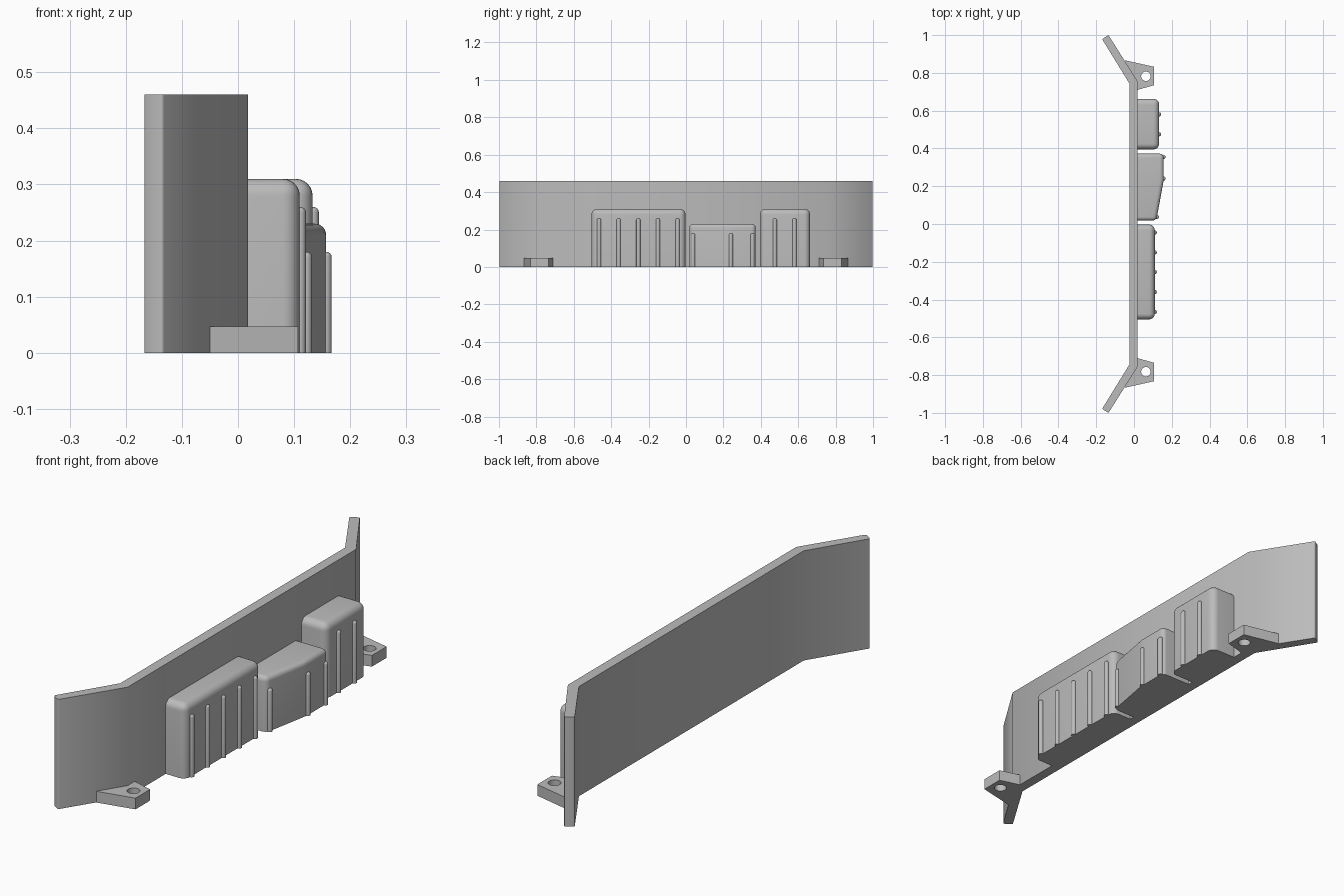
import bpy, bmesh, math
from mathutils import Matrix, Vector

if "Cube" in bpy.data.objects:
    bpy.data.objects.remove(bpy.data.objects["Cube"], do_unlink=True)

grey = bpy.data.materials.new("plain_grey")
grey.use_nodes = True
grey.diffuse_color = (0.5, 0.5, 0.5, 1)
grey.node_tree.nodes["Principled BSDF"].inputs["Base Color"].default_value = (0.5, 0.5, 0.5, 1)


def finish(name, bm, smooth=True):
    bmesh.ops.recalc_face_normals(bm, faces=bm.faces)
    mesh = bpy.data.meshes.new(name)
    bm.to_mesh(mesh)
    bm.free()
    mesh.materials.append(grey)
    obj = bpy.data.objects.new(name, mesh)
    bpy.context.collection.objects.link(obj)
    if smooth:
        bpy.ops.object.select_all(action="DESELECT")
        obj.select_set(True)
        bpy.context.view_layer.objects.active = obj
        bpy.ops.object.shade_smooth_by_angle(angle=math.radians(35))
    return obj


def prism(outline, height, hole=None):
    """Extrude a plan outline upward from the ground, with an optional round hole."""
    bm = bmesh.new()
    loops = [outline]
    if hole:
        cx, cy, r = hole
        steps = 32
        loops.append([(cx + r * math.cos(math.tau * i / steps),
                       cy + r * math.sin(math.tau * i / steps)) for i in range(steps)])
    edges = []
    for loop in loops:
        vs = [bm.verts.new((x, y, 0)) for x, y in loop]
        edges += [bm.edges.new((vs[i - 1], vs[i])) for i in range(len(vs))]
    if hole:
        bmesh.ops.triangle_fill(bm, edges=edges, use_beauty=True)
    else:
        bm.faces.new(vs)
    top = bmesh.ops.extrude_face_region(bm, geom=bm.faces[:])["geom"]
    bmesh.ops.translate(bm, vec=(0, 0, height),
                        verts=[g for g in top if isinstance(g, bmesh.types.BMVert)])
    bmesh.ops.recalc_face_normals(bm, faces=bm.faces)
    return bm


def round_edges(bm, test, radius, segments):
    chosen = [e for e in bm.edges if test(*(v.co for v in e.verts))]
    bmesh.ops.bevel(bm, geom=chosen, offset=radius, segments=segments,
                    profile=0.5, affect="EDGES", clamp_overlap=True)


# Long wall with both ends bent back
half = [(0.018, 0.757), (-0.135, 1.0), (-0.169, 0.979), (-0.025, 0.745)]
wall = prism(half + [(x, -y) for x, y in reversed(half)], 0.46)
round_edges(wall, lambda a, b: abs(a.z - b.z) > 0.1 and abs(a.y) > 0.9, 0.006, 3)
finish("wall", wall)

# Mounting lugs with bolt holes
lug = [(-0.05, 0.867), (0.107, 0.832), (0.107, 0.735), (0.018, 0.71), (0.0, 0.75)]
for name, s in (("back_lug", 1), ("front_lug", -1)):
    finish(name, prism([(x, s * y) for x, y in lug], 0.047, (0.063, s * 0.782, 0.025)))


# Rounded housings; the face against the wall and the base stay sharp
def housing(name, face, height, radius):
    outline = [(0.0, face[0][1])] + face + [(0.0, face[-1][1])]
    bm = prism(outline, height)

    def exposed(a, b):
        on_base = a.z < 0.001 and b.z < 0.001
        on_wall = a.x < 0.001 and b.x < 0.001
        return not on_base and not on_wall
    round_edges(bm, exposed, radius, 6)
    finish(name, bm)


housing("front_housing", [(0.11, -0.505), (0.11, -0.003)], 0.31, 0.03)
housing("middle_housing", [(0.118, 0.018), (0.157, 0.23), (0.157, 0.372)], 0.23, 0.02)
housing("back_housing", [(0.133, 0.395), (0.133, 0.663)], 0.31, 0.03)


# Slim upright ribs with domed tops
def rib(name, x, y, height, r=0.011):
    bm = bmesh.new()
    bmesh.ops.create_cone(bm, cap_ends=True, segments=16, radius1=r, radius2=r,
                          depth=height, matrix=Matrix.Translation(Vector((x, y, height / 2))))
    round_edges(bm, lambda a, b: min(a.z, b.z) > height - 0.001, r * 0.9, 4)
    finish(name, bm)


for i in range(5):
    rib(f"front_rib_{i + 1}", 0.11, -0.465 + 0.105 * i, 0.26)
for i, (x, y) in enumerate([(0.121, 0.038), (0.156, 0.24), (0.156, 0.355)]):
    rib(f"middle_rib_{i + 1}", x, y, 0.18)
for i in range(2):
    rib(f"back_rib_{i + 1}", 0.133, 0.475 + 0.105 * i, 0.26)
